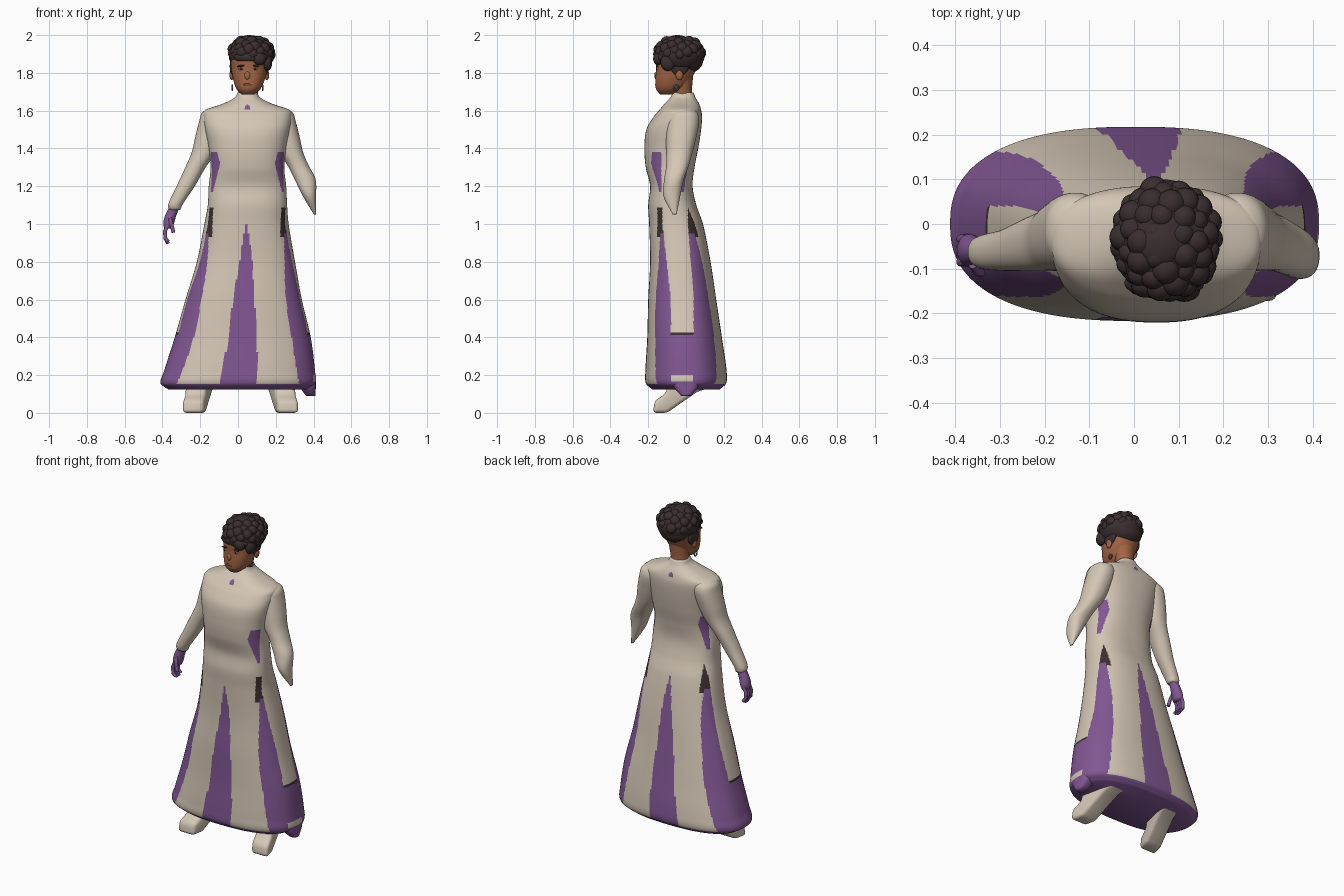
import bpy, bmesh, math, random
from mathutils import Vector, Matrix

if "Cube" in bpy.data.objects:
    bpy.data.objects.remove(bpy.data.objects["Cube"], do_unlink=True)
random.seed(4)
MID = 0.05  # the figure stands a little to its left


def material(name, rgb):
    m = bpy.data.materials.new(name)
    m.use_nodes = True
    m.diffuse_color = (*rgb, 1)
    bsdf = m.node_tree.nodes["Principled BSDF"]
    bsdf.inputs["Base Color"].default_value = (*rgb, 1)
    bsdf.inputs["Roughness"].default_value = 0.8
    return m


cream = material("cream cloth", (0.66, 0.57, 0.465))
purple = material("purple cloth", (0.22, 0.095, 0.29))
dark = material("dark trim", (0.045, 0.03, 0.03))
skin = material("skin", (0.37, 0.13, 0.06))
hair = material("hair", (0.042, 0.027, 0.029))
lip = material("lips", (0.20, 0.06, 0.035))
white = material("eye white", (0.5, 0.45, 0.4))
metal = material("earring metal", (0.15, 0.14, 0.14))


def finish(name, bm, mats, rule=None):
    bmesh.ops.recalc_face_normals(bm, faces=bm.faces[:])
    for f in bm.faces:
        f.smooth = True
        if rule:
            f.material_index = rule(f.calc_center_median())
    me = bpy.data.meshes.new(name)
    bm.to_mesh(me)
    bm.free()
    for m in mats:
        me.materials.append(m)
    ob = bpy.data.objects.new(name, me)
    bpy.context.scene.collection.objects.link(ob)
    return ob


def sample(keys, z):
    """Smooth interpolation of section rows (height first)."""
    i = 0
    while i < len(keys) - 2 and z > keys[i + 1][0]:
        i += 1
    a, b = keys[i], keys[i + 1]
    p, q = keys[max(i - 1, 0)], keys[min(i + 2, len(keys) - 1)]
    h = b[0] - a[0]
    t = (z - a[0]) / h
    out = []
    for k in range(1, len(a)):
        ma = (b[k] - p[k]) / (b[0] - p[0]) * h
        mb = (q[k] - a[k]) / (q[0] - a[0]) * h
        out.append((2*t**3 - 3*t*t + 1) * a[k] + (t**3 - 2*t*t + t) * ma
                   + (3*t*t - 2*t**3) * b[k] + (t**3 - t*t) * mb)
    return out


def loft(name, keys, mats, rows=30, segs=32, power=2.0, rule=None):
    """Stack of rounded sections: height, centre x, half width, front y, back y."""
    bm = bmesh.new()
    rings = []
    for r in range(rows + 1):
        z = keys[0][0] + (keys[-1][0] - keys[0][0]) * r / rows
        cx, hw, y0, y1 = sample(keys, z)
        ring = []
        for s in range(segs):
            a = 2 * math.pi * (s + 0.5) / segs
            c, n = math.cos(a), math.sin(a)
            x = math.copysign(abs(c) ** (2 / power), c) * hw
            y = math.copysign(abs(n) ** (2 / power), n) * (y1 - y0) / 2
            ring.append(bm.verts.new((cx + x, (y0 + y1) / 2 + y, z)))
        rings.append(ring)
    for lo, hi in zip(rings, rings[1:]):
        for s in range(segs):
            t = (s + 1) % segs
            bm.faces.new((lo[s], lo[t], hi[t], hi[s]))
    bm.faces.new(rings[0])
    bm.faces.new(rings[-1])
    return finish(name, bm, mats, rule)


def blob(name, loc, radii, mat, tilt=0.0):
    bm = bmesh.new()
    m = Matrix.Translation(loc) @ Matrix.Rotation(tilt, 4, 'Y') @ Matrix.Diagonal((*radii, 1))
    bmesh.ops.create_uvsphere(bm, u_segments=20, v_segments=12, radius=1, matrix=m)
    return finish(name, bm, [mat])


def tube(name, points, radius, mat):
    cu = bpy.data.curves.new(name, 'CURVE')
    cu.dimensions = '3D'
    cu.bevel_depth, cu.bevel_resolution, cu.use_fill_caps = radius, 3, True
    sp = cu.splines.new('POLY')
    sp.points.add(len(points) - 1)
    for p, co in zip(sp.points, points):
        p.co = (*co, 1)
    cu.materials.append(mat)
    ob = bpy.data.objects.new(name, cu)
    bpy.context.scene.collection.objects.link(ob)


# Gown: one flared loft with coloured panels
gown_keys = [
    (0.125, 0.0, 0.37, -0.18, 0.18), (0.155, 0.0, 0.41, -0.212, 0.212),
    (0.22, 0.008, 0.40, -0.215, 0.215), (0.4, 0.025, 0.36, -0.205, 0.19),
    (0.6, 0.03, 0.308, -0.20, 0.16), (0.8, 0.042, 0.26, -0.19, 0.13),
    (1.0, 0.045, 0.223, -0.195, 0.09), (1.1, MID, 0.21, -0.20, 0.055),
    (1.2, MID, 0.205, -0.19, 0.035), (1.3, MID, 0.195, -0.213, 0.045),
    (1.4, MID, 0.205, -0.22, 0.065), (1.5, MID, 0.225, -0.21, 0.08),
    (1.57, MID, 0.234, -0.17, 0.085), (1.605, MID, 0.222, -0.14, 0.08),
    (1.635, MID, 0.135, -0.115, 0.07), (1.667, MID, 0.07, -0.085, 0.052),
    (1.695, MID, 0.052, -0.07, 0.04)]


def gown_rule(p):
    z = p.z
    side = p.x - sample(gown_keys, z)[0]
    dx = abs(side)
    if z < 0.155:
        return 1
    # front and back gores
    if z < 1.0 and dx < 0.094 * min(1, (1 - z) / 0.8) ** 0.75:
        return 1
    # collar badge, front and back
    if 1.605 < z < 1.635 and dx < (1.64 - z) * 0.6:
        return 1
    up = min(1, max(0, (z - 0.6) / 0.4))
    in_strip = -0.08 - 0.045 * up < p.y < 0.04 - 0.03 * up
    if z < 0.95 and dx > 0.2 + 0.11 * ((0.95 - z) / 0.75) ** 2:
        if in_strip:
            if z > 0.425 or (side > 0 and 0.165 < z < 0.2):
                return 0
            return 2 if z > 0.41 else 1
        return 1
    # dark hip slots and purple underarm gussets
    if 0.93 < z < 1.09 and dx > 0.18 and not in_strip:
        return 2
    if 1.17 < z < 1.38 and dx > 0.145 + abs(z - 1.32) * 0.25 and not -0.13 < p.y < -0.03:
        return 1
    return 0


loft("gown", gown_keys, [cream, purple, dark], 230, 240, 2.45, gown_rule)

# Drooping hem corner on the left side
loft("hem_corner", [(0.09, 0.385, 0.025, -0.025, 0.025), (0.13, 0.372, 0.04, -0.06, 0.06),
                    (0.175, 0.365, 0.047, -0.075, 0.075)], [purple], 8, 24, 3)

# Sleeves: shared upper part, with a closed cuff on the right and a pointed one on the left
upper = [(1.38, 0.23, 0.065, -0.105, 0.035), (1.46, 0.205, 0.072, -0.105, 0.055),
         (1.55, 0.182, 0.072, -0.10, 0.07), (1.59, 0.175, 0.066, -0.085, 0.06),
         (1.606, 0.165, 0.05, -0.06, 0.04)]
right_lower = [(1.075, 0.385, 0.03, -0.09, -0.03), (1.1, 0.383, 0.038, -0.10, -0.025),
               (1.2, 0.327, 0.048, -0.105, -0.01), (1.3, 0.275, 0.054, -0.105, 0.015)]
left_lower = [(1.05, 0.358, 0.006, -0.07, -0.05), (1.15, 0.328, 0.036, -0.12, -0.03),
              (1.24, 0.304, 0.056, -0.115, -0.01), (1.31, 0.268, 0.056, -0.105, 0.015)]
for name, lower, side in (("right_sleeve", right_lower, -1), ("left_sleeve", left_lower, 1)):
    keys = [(z, MID + side * d, w, a, b) for z, d, w, a, b in lower + upper]
    loft(name, keys, [cream], 50, 36, 2.2)

# Right hand in a glove
loft("right_palm", [(0.975, -0.37, 0.02, -0.09, -0.03), (1.0, -0.368, 0.028, -0.095, -0.022),
                    (1.04, -0.358, 0.03, -0.09, -0.028), (1.09, -0.337, 0.028, -0.085, -0.035)],
     [purple], 12, 20)
for i in range(4):
    y = -0.085 + i * 0.017
    drop = 0.01 * abs(i - 1.5)
    tube("finger", [(-0.37, y, 1.0), (-0.387, y, 0.96), (-0.385, y, 0.925),
                    (-0.37, y + 0.003, 0.892 + drop)], 0.0105, purple)
tube("thumb", [(-0.36, -0.09, 1.03), (-0.35, -0.105, 0.99), (-0.342, -0.108, 0.955)], 0.01, purple)

# Shoes and shins: side profile swept across, toes turned out, running back up to the hem
profile = [(-0.175, 0), (-0.10, 0), (-0.03, 0.05), (0.06, 0.112), (0.15, 0.14), (0.15, 0.19),
           (-0.08, 0.19), (-0.11, 0.1), (-0.165, 0.065)]
for name, side in (("right_shoe", -1), ("left_shoe", 1)):
    bm = bmesh.new()
    ends = [[bm.verts.new((0.013 + side * (0.215 - 0.22 * y) + w, y, z)) for y, z in profile]
            for w in (-0.056, 0.056)]
    bm.faces.new(ends[0])
    bm.faces.new(ends[1])
    for i in range(len(profile)):
        j = (i + 1) % len(profile)
        bm.faces.new((ends[0][i], ends[0][j], ends[1][j], ends[1][i]))
    shoe = finish(name, bm, [cream])
    bev = shoe.modifiers.new("round", 'BEVEL')
    bev.width, bev.segments = 0.02, 4

# Neck and head
HX = 0.06
loft("neck", [(1.66, MID, 0.05, -0.065, 0.035), (1.71, 0.055, 0.054, -0.07, 0.032),
              (1.8, HX, 0.068, -0.08, 0.04)], [skin], 10, 28)
loft("head", [(1.685, 0.053, 0.032, -0.135, -0.07), (1.712, 0.055, 0.062, -0.158, -0.01),
              (1.76, 0.058, 0.082, -0.162, 0.025), (1.82, HX, 0.094, -0.158, 0.055),
              (1.88, HX, 0.096, -0.158, 0.08), (1.94, HX, 0.075, -0.12, 0.06),
              (1.97, HX, 0.03, -0.07, 0.01)], [skin], 30, 40, 2.2)
blob("nose", (0.05, -0.156, 1.785), (0.016, 0.012, 0.022), skin)
blob("mouth", (0.052, -0.158, 1.738), (0.024, 0.006, 0.007), lip)
for side in (-1, 1):
    x = 0.053 + side * 0.037
    blob("eye_white", (x, -0.15, 1.82), (0.013, 0.006, 0.006), white)
    blob("pupil", (x, -0.154, 1.82), (0.007, 0.005, 0.006), dark)
    blob("eyebrow", (x, -0.152, 1.837), (0.022, 0.007, 0.005), hair, side * 0.15)
    blob("ear", (HX + side * 0.093, -0.035, 1.79), (0.012, 0.02, 0.028), skin)
    ex = MID + side * 0.08
    ring = [(ex, -0.052 + 0.013 * math.cos(a * math.pi / 8), 1.722 + 0.013 * math.sin(a * math.pi / 8))
            for a in range(17)]
    tube("earring", ring, 0.004, metal)

# Hair: a full cap with shallow waves, side locks, nape and a low fringe
centre = Vector((0.071, -0.034, 1.895))
size = Vector((0.121, 0.134, 0.099))
blob("hair_cap", centre, size, hair)
blob("nape_hair", (0.067, 0.015, 1.868), (0.094, 0.076, 0.068), hair)
for side in (-1, 1):
    blob("side_lock", (HX + side * 0.086, -0.035, 1.835), (0.018, 0.05, 0.05), hair)
for i in range(45):
    turn = i * 2.4
    d = Vector((math.cos(turn), math.sin(turn), 0)) * math.sqrt(1 - (i / 45) ** 2)
    d.z = i / 45
    r = random.uniform(0.024, 0.034)
    p = centre + Vector([a * b for a, b in zip(d, size)]) * 0.84
    p.z = min(p.z, 1.996 - r)
    blob("wave", p, (r, r, r), hair)
blob("fringe", (0.068, -0.132, 1.882), (0.09, 0.036, 0.032), hair)
blob("fringe_lock", (0.112, -0.148, 1.875), (0.036, 0.026, 0.034), hair, 0.4)
blob("temple_lock", (0.155, -0.095, 1.855), (0.026, 0.04, 0.045), hair)
blob("crown", (0.06, -0.045, 1.978), (0.05, 0.05, 0.022), hair)
